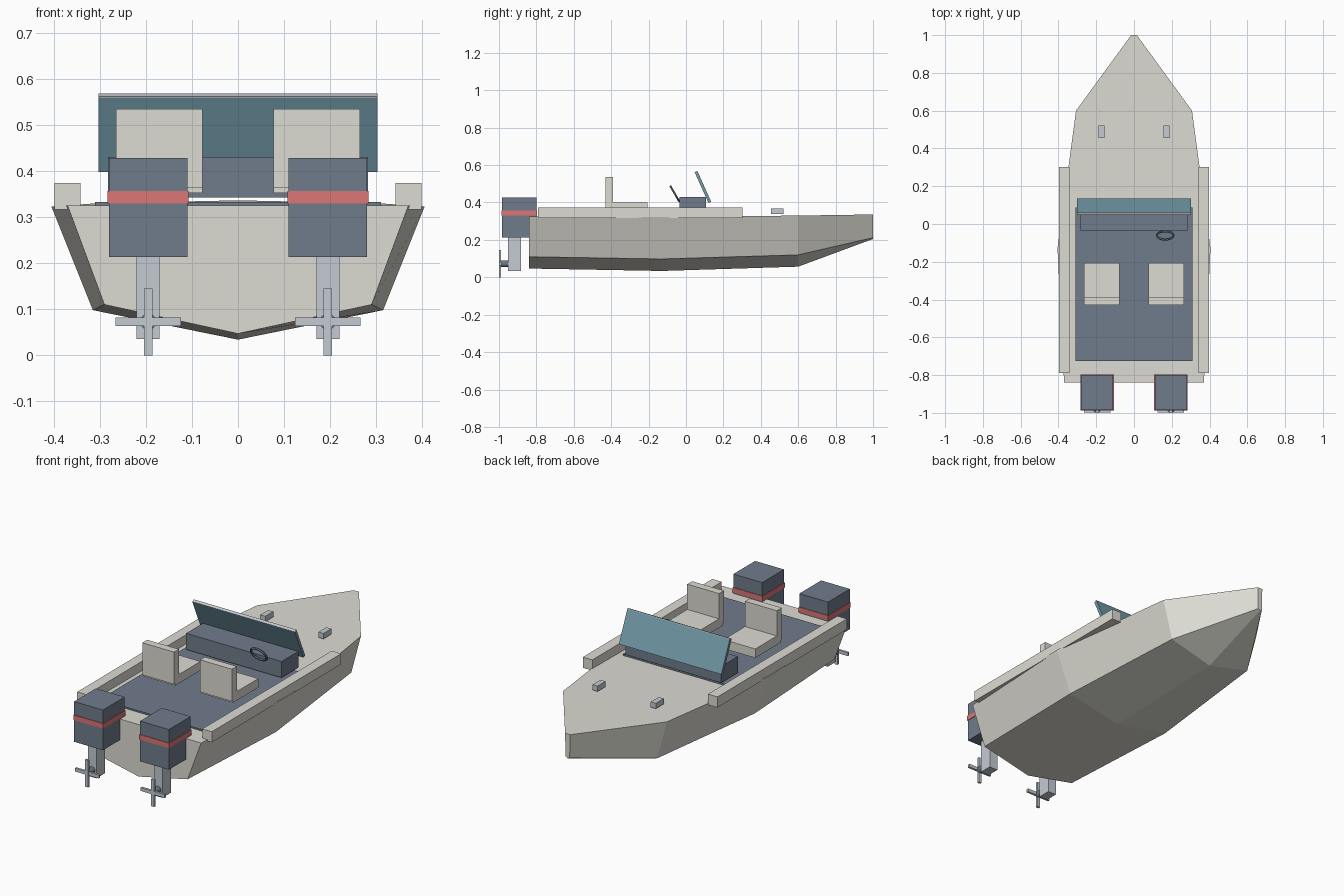
import bpy, bmesh
from math import radians, pi
from mathutils import Matrix

if "Cube" in bpy.data.objects:
    bpy.data.objects.remove(bpy.data.objects["Cube"])


def material(name, rgb):
    m = bpy.data.materials.new(name)
    m.diffuse_color = (*rgb, 1)
    m.use_nodes = True
    m.node_tree.nodes["Principled BSDF"].inputs["Base Color"].default_value = m.diffuse_color
    return m


CREAM = material("cream", (0.72, 0.71, 0.65))
SLATE = material("slate", (0.16, 0.20, 0.26))
GLASS = material("teal_glass", (0.17, 0.33, 0.40))
RED = material("red", (0.72, 0.18, 0.18))
SILVER = material("silver", (0.55, 0.60, 0.64))


def finish(name, bm, mat):
    bmesh.ops.recalc_face_normals(bm, faces=bm.faces)
    me = bpy.data.meshes.new(name)
    bm.to_mesh(me)
    bm.free()
    me.materials.append(mat)
    ob = bpy.data.objects.new(name, me)
    bpy.context.collection.objects.link(ob)
    return ob


def box(name, x, y, z, mat):
    """Box from (min, max) ranges on each axis."""
    bm = bmesh.new()
    bmesh.ops.create_cube(bm, size=1)
    for v in bm.verts:
        v.co = [(a + b) / 2 + c * (b - a) for (a, b), c in zip((x, y, z), v.co)]
    return finish(name, bm, mat)


# hull: loft of V-bottom stations (y, keel z, chine x, chine z, gunwale x, gunwale z)
stations = [
    (-0.84, 0.047, 0.29, 0.11, 0.37, 0.325),
    (-0.13, 0.034, 0.315, 0.098, 0.405, 0.323),
    (0.60, 0.057, 0.25, 0.12, 0.307, 0.330),
    (1.00, 0.205, 0.012, 0.212, 0.015, 0.336),
]
bm = bmesh.new()
rings = []
for y, kz, cx, cz, gx, gz in stations:
    pts = [(0, kz), (cx, cz), (gx, gz), (-gx, gz), (-cx, cz)]
    rings.append([bm.verts.new((px, y, pz)) for px, pz in pts])
for a, b in zip(rings, rings[1:]):
    for i in range(5):
        j = (i + 1) % 5
        bm.faces.new((a[i], a[j], b[j], b[i]))
bm.faces.new(rings[0])
bm.faces.new(rings[-1])
finish("hull", bm, CREAM)

# cockpit floor and console
box("cockpit_floor", (-0.31, 0.31), (-0.725, 0.09), (0.315, 0.333), SLATE)
box("console", (-0.282, 0.282), (-0.035, 0.107), (0.343, 0.43), SLATE)

# raked windshield with a light top trim
tilt = Matrix.Translation((0, 0.127, 0.401)) @ Matrix.Rotation(radians(24), 4, 'X')
for name, z, mat in (("windshield", (0, 0.176), GLASS),
                     ("windshield_trim", (0.176, 0.18), SILVER)):
    box(name, (-0.303, 0.303), (-0.008, 0.008), z, mat).matrix_world = tilt

# steering wheel
bpy.ops.mesh.primitive_torus_add(major_segments=16, minor_segments=6,
                                 major_radius=0.044, minor_radius=0.006,
                                 location=(0.165, -0.06, 0.447),
                                 rotation=(radians(90 + 30), 0, 0))
wheel = bpy.context.object
wheel.name = "steering_wheel"
wheel.data.materials.append(SLATE)

# paired parts on each side
for side, s in (("left", -1), ("right", 1)):
    def span(a, b):
        return tuple(sorted((s * a, s * b)))

    # side rail, bow cleat, seat
    box(f"side_rail_{side}", span(0.342, 0.398), (-0.79, 0.303), (0.317, 0.374), CREAM)
    box(f"bow_cleat_{side}", span(0.157, 0.187), (0.455, 0.522), (0.338, 0.367), SILVER)
    box(f"seat_base_{side}", span(0.077, 0.265), (-0.42, -0.207), (0.352, 0.40), CREAM)
    box(f"seat_back_{side}", span(0.077, 0.265), (-0.43, -0.389), (0.363, 0.535), CREAM)

    # outboard motor
    c = 0.195
    box(f"motor_cowl_{side}", span(c - 0.085, c + 0.085), (-0.984, -0.80), (0.213, 0.428), SLATE)
    box(f"motor_band_{side}", span(c - 0.088, c + 0.088), (-0.987, -0.797), (0.33, 0.357), RED)
    box(f"motor_leg_{side}", span(c - 0.025, c + 0.025), (-0.953, -0.882), (0.035, 0.215), SILVER)

    # propeller hub and crossed blades
    bm = bmesh.new()
    bmesh.ops.create_cone(bm, cap_ends=True, segments=12, radius1=0.018, radius2=0.018, depth=0.05,
                          matrix=Matrix.Translation((s * c, -0.968, 0.073))
                          @ Matrix.Rotation(pi / 2, 4, 'X'))
    finish(f"propeller_hub_{side}", bm, SLATE)
    box(f"propeller_blade_upright_{side}", span(c - 0.009, c + 0.009), (-1.0, -0.988), (0, 0.145), SILVER)
    box(f"propeller_blade_level_{side}", span(c - 0.071, c + 0.071), (-0.999, -0.987), (0.064, 0.082), SILVER)
